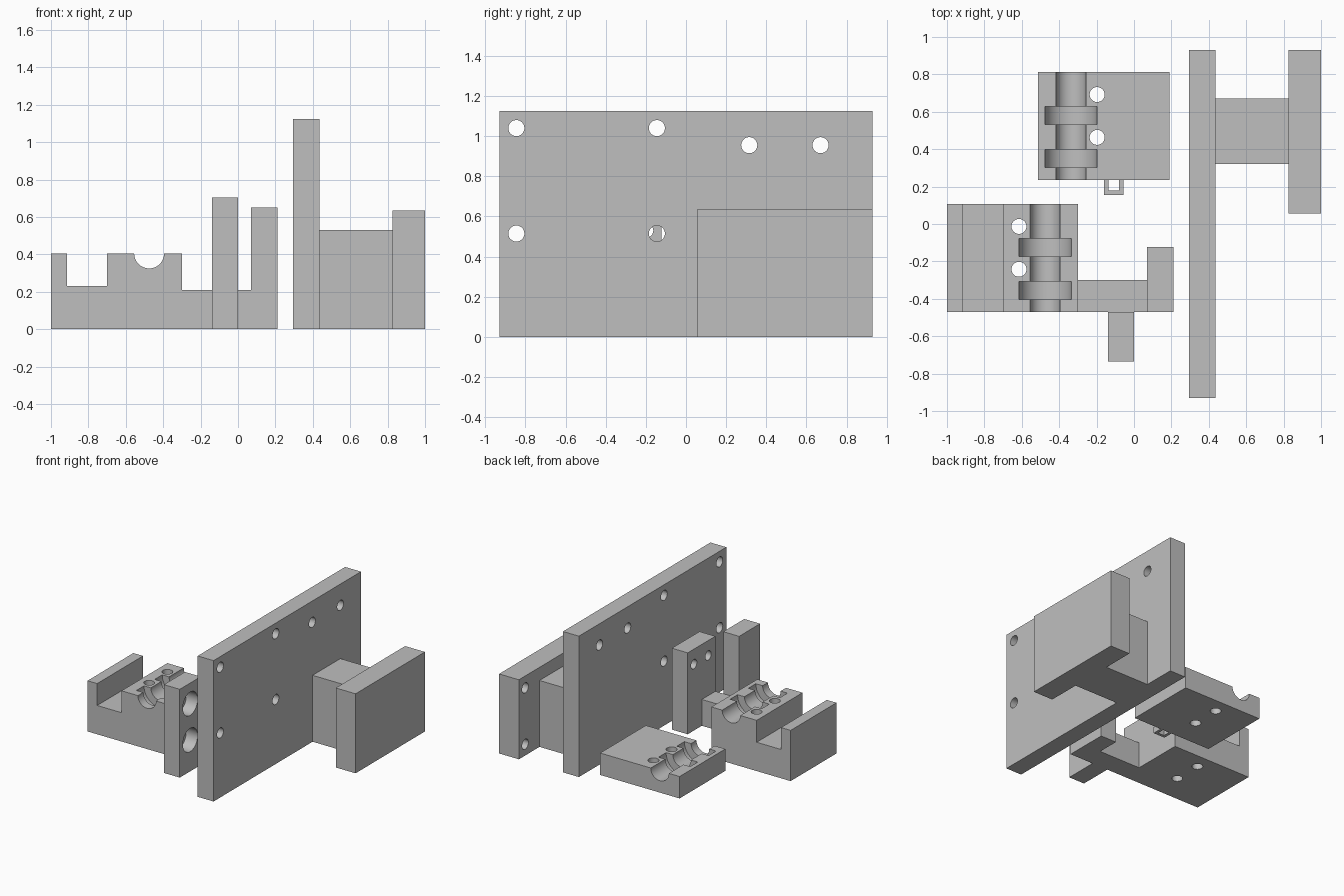
import bpy
import bmesh
from math import pi
from mathutils import Matrix

cube = bpy.data.objects.get("Cube")
if cube:
    bpy.data.objects.remove(cube, do_unlink=True)

grey = bpy.data.materials.new("plain grey")
grey.use_nodes = True
COLOUR = (0.52, 0.52, 0.52, 1)
grey.diffuse_color = COLOUR
grey.node_tree.nodes["Principled BSDF"].inputs["Base Color"].default_value = COLOUR


def add_object(name, bm):
    bmesh.ops.recalc_face_normals(bm, faces=bm.faces)
    mesh = bpy.data.meshes.new(name)
    bm.to_mesh(mesh)
    bm.free()
    mesh.materials.append(grey)
    obj = bpy.data.objects.new(name, mesh)
    bpy.context.scene.collection.objects.link(obj)
    return obj


def prism(name, outline, lo, hi, axis="Y"):
    """Extrude an outline: (x, z) along y, or (x, y) along z."""
    bm = bmesh.new()
    place = (lambda a, b: (a, lo, b)) if axis == "Y" else (lambda a, b: (a, b, lo))
    face = bm.faces.new([bm.verts.new(place(a, b)) for a, b in outline])
    moved = bmesh.ops.extrude_face_region(bm, geom=[face])["geom"]
    offset = (0, hi - lo, 0) if axis == "Y" else (0, 0, hi - lo)
    bmesh.ops.translate(bm, vec=offset,
                        verts=[v for v in moved if isinstance(v, bmesh.types.BMVert)])
    return add_object(name, bm)


def box(name, x, y, z):
    return prism(name, [(x[0], z[0]), (x[1], z[0]), (x[1], z[1]), (x[0], z[1])], *y)


def bore(obj, axis, centre, radius, length):
    """Cut a cylinder out of a part and discard the cutter."""
    turn = {"X": Matrix.Rotation(pi / 2, 4, "Y"),
            "Y": Matrix.Rotation(pi / 2, 4, "X"), "Z": Matrix()}[axis]
    bm = bmesh.new()
    bmesh.ops.create_cone(bm, cap_ends=True, segments=48, radius1=radius,
                          radius2=radius, depth=length,
                          matrix=Matrix.Translation(centre) @ turn)
    cutter = add_object("cutter", bm)
    cutter.hide_render = True
    mod = obj.modifiers.new("bore", "BOOLEAN")
    mod.operation, mod.solver, mod.object = "DIFFERENCE", "EXACT", cutter
    bpy.context.view_layer.update()
    result = bpy.data.meshes.new_from_object(
        obj.evaluated_get(bpy.context.evaluated_depsgraph_get()))
    obj.modifiers.clear()
    obj.data = result
    bpy.data.objects.remove(cutter, do_unlink=True)


def cut_clamp(obj, x, y0, top, hole_x):
    """Shaft channel, two bearing seats and two bolt holes."""
    bore(obj, "Y", (x, y0 + 0.29, top), 0.08, 1)
    for dy in (0.115, 0.345):
        bore(obj, "Y", (x, y0 + dy, top), 0.14, 0.095)
    for dy in (0.228, 0.457):
        bore(obj, "Z", (hole_x, y0 + dy, 0.2), 0.04, 1)


# Tall mounting plate with six through holes
main_plate = box("main_plate", (0.295, 0.435), (-0.93, 0.93), (0, 1.125))
for y, z in ((-0.845, 1.04), (-0.845, 0.515), (-0.145, 1.04),
             (-0.145, 0.515), (0.315, 0.955), (0.67, 0.955)):
    bore(main_plate, "X", (0.365, y, z), 0.04, 0.4)

# Bracket and end plate with blind holes on its inner face
box("plate_bracket", (0.435, 0.825), (0.32, 0.67), (0, 0.53))
end_plate = box("end_plate", (0.825, 1), (0.055, 0.93), (0, 0.635))
for y in (0.14, 0.85):
    for z in (0.09, 0.54):
        bore(end_plate, "X", (0.825, y, z), 0.04, 0.24)

# Lower clamp block with a wide slot
clamp_base = prism("clamp_base", [
    (-1, 0), (-0.3, 0), (-0.3, 0.405), (-0.7, 0.405), (-0.7, 0.23),
    (-0.915, 0.23), (-0.915, 0.405), (-1, 0.405)], -0.47, 0.108)
cut_clamp(clamp_base, -0.475, -0.47, 0.405, -0.615)

# Arm, drilled post and sensor post
box("base_arm", (-0.3, 0.07), (-0.47, -0.3), (0, 0.21))
drilled_post = box("drilled_post", (0.07, 0.21), (-0.47, -0.122), (0, 0.65))
for y in (-0.2, -0.38):
    bore(drilled_post, "X", (0.14, y, 0.53), 0.037, 0.4)
sensor_post = box("sensor_post", (-0.14, 0), (-0.735, -0.47), (0, 0.705))
for z in (0.25, 0.54):
    bore(sensor_post, "X", (0, -0.603, z), 0.093, 0.2)

# Clamp cap with a small open loop on its front
clamp_cap = box("clamp_cap", (-0.512, 0.19), (0.235, 0.812), (0, 0.175))
cut_clamp(clamp_cap, -0.337, 0.235, 0.175, -0.197)
prism("cap_loop", [
    (-0.16, 0.235), (-0.16, 0.155), (-0.057, 0.155), (-0.057, 0.235),
    (-0.08, 0.235), (-0.08, 0.178), (-0.137, 0.178), (-0.137, 0.235)],
    0, 0.05, "Z")

# Smooth the bores and keep the flat edges sharp
parts = [o for o in bpy.context.scene.objects
         if o.type == "MESH" and grey.name in o.data.materials]
bpy.ops.object.select_all(action="DESELECT")
for part in parts:
    part.select_set(True)
bpy.context.view_layer.objects.active = parts[0]
bpy.ops.object.shade_smooth_by_angle(angle=pi / 6)
